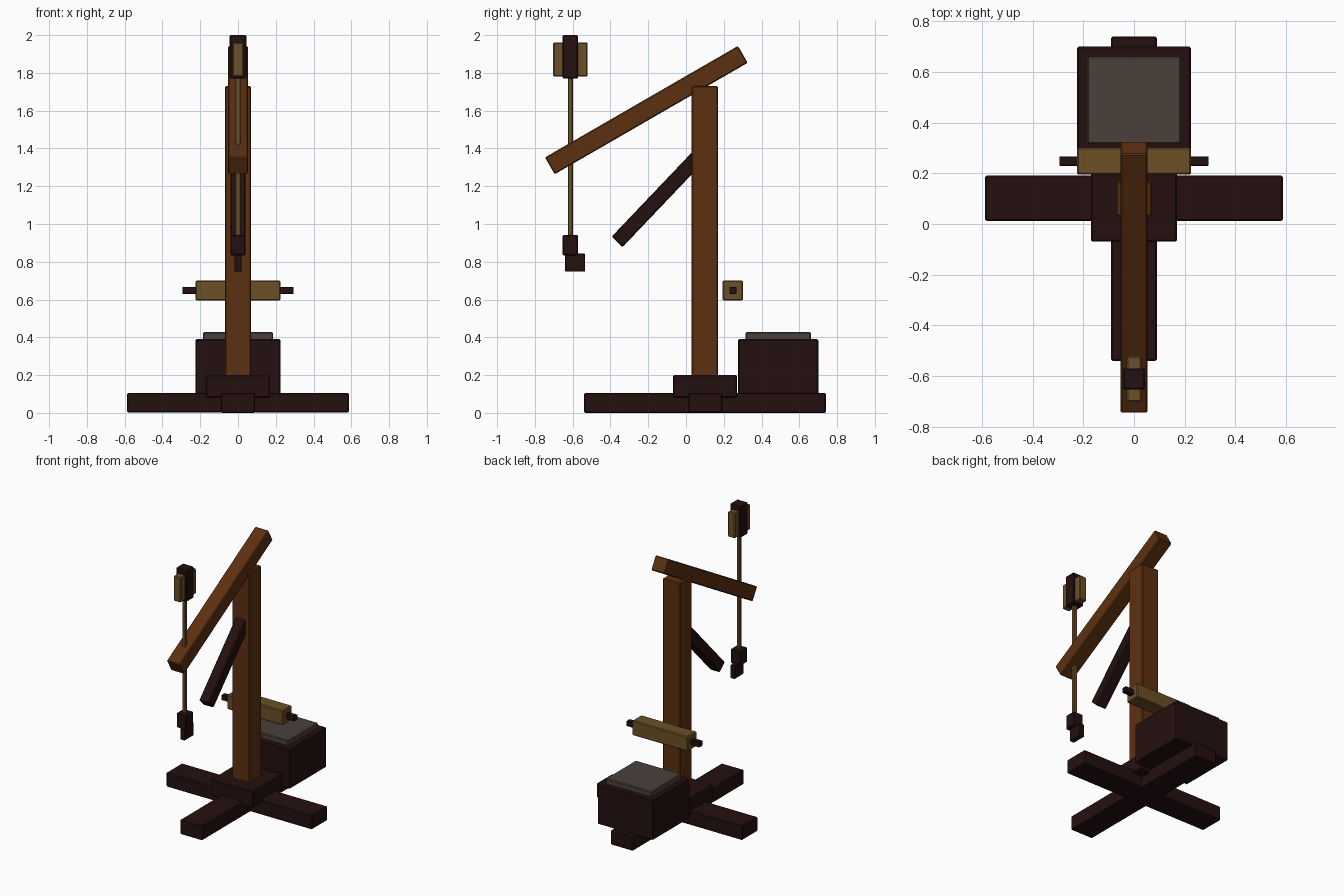
import bpy
from math import radians

cube = bpy.data.objects.get("Cube")
if cube:
    bpy.data.objects.remove(cube, do_unlink=True)


def material(name, rgb):
    mat = bpy.data.materials.new(name)
    mat.use_nodes = True
    colour = (*rgb, 1.0)
    mat.diffuse_color = colour
    for node in mat.node_tree.nodes:
        if node.type == 'BSDF_PRINCIPLED':
            node.inputs["Base Color"].default_value = colour
            node.inputs["Roughness"].default_value = 0.9
    return mat


dark = material("dark wood", (0.018, 0.005, 0.005))
brown = material("brown wood", (0.107, 0.03, 0.005))
tan = material("tan wood", (0.147, 0.08, 0.019))
stone = material("grey stone", (0.069, 0.051, 0.044))


def beam(name, mat, size, centre, tilt=0, bevel=0.006):
    """Box with slightly worn edges, tilted about the x axis."""
    bpy.ops.mesh.primitive_cube_add(size=1, location=centre)
    obj = bpy.context.object
    obj.name = name
    obj.scale = size
    bpy.ops.object.transform_apply(location=False, rotation=False, scale=True)
    obj.rotation_euler.x = radians(tilt)
    obj.data.materials.append(mat)
    mod = obj.modifiers.new("worn edges", 'BEVEL')
    mod.width = bevel
    mod.segments = 1
    return obj


# Crossed feet, plinth and post
beam("cross_foot", dark, (1.175, 0.18, 0.104), (0, 0.102, 0.054))
beam("long_foot", dark, (0.18, 1.28, 0.106), (0, 0.1, 0.053))
beam("plinth", dark, (0.34, 0.34, 0.12), (0, 0.1, 0.14))
beam("post", brown, (0.14, 0.14, 1.56), (0, 0.1, 0.95))

# Tilted arm and the brace below it
beam("arm", brown, (0.108, 1.18, 0.103), (0, -0.21, 1.603), tilt=30)
beam("brace", dark, (0.08, 0.62, 0.08), (0, -0.151, 1.13), tilt=46.4)

# Counterweight box with its stone fill
beam("weight_box", dark, (0.45, 0.425, 0.29), (0, 0.488, 0.245))
beam("stone_fill", stone, (0.37, 0.345, 0.1), (0, 0.488, 0.378))

# Winch roller and axle
beam("winch_roller", tan, (0.45, 0.107, 0.107), (0, 0.248, 0.648))
beam("winch_axle", dark, (0.59, 0.038, 0.038), (0, 0.248, 0.648), bevel=0.003)

# Hanging rod with its crossed head, block and hook
rod_y = -0.612
beam("hanging_rod", tan, (0.025, 0.025, 0.95), (0, rod_y, 1.36), bevel=0.003)
beam("rod_head", dark, (0.088, 0.083, 0.23), (0, rod_y, 1.885))
beam("rod_head_slat", tan, (0.058, 0.182, 0.182), (0, rod_y, 1.871))
beam("rod_block", dark, (0.08, 0.083, 0.107), (0, rod_y, 0.888))
beam("rod_hook", dark, (0.038, 0.107, 0.095), (0, -0.587, 0.795), bevel=0.004)
